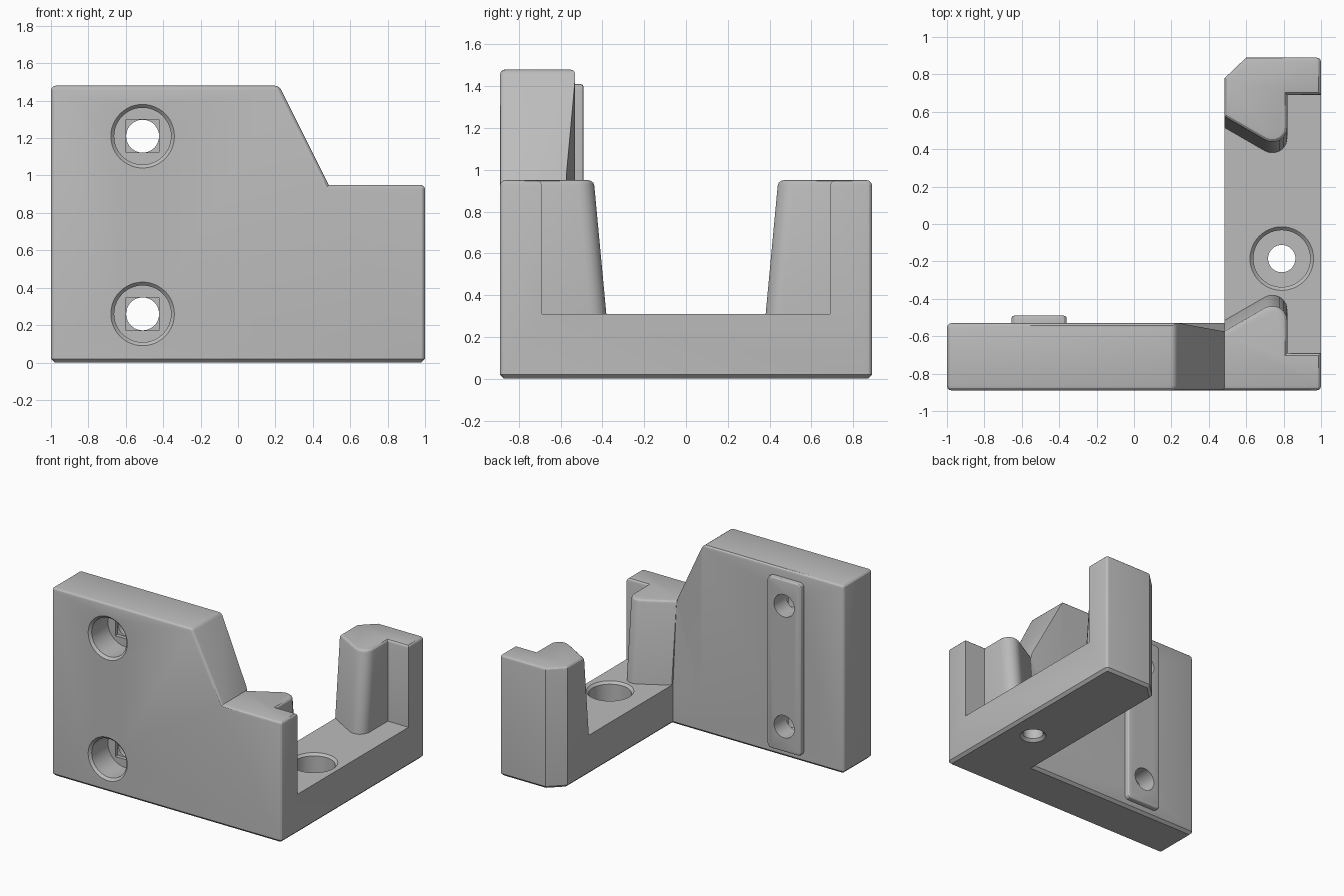
import bpy, bmesh, math
from mathutils import Vector, Matrix

cube = bpy.data.objects.get("Cube")
if cube:
    bpy.data.objects.remove(cube, do_unlink=True)

grey = bpy.data.materials.new("plain_grey")
grey.use_nodes = True
COLOUR = (0.5, 0.5, 0.5, 1)
grey.diffuse_color = COLOUR
grey.node_tree.nodes["Principled BSDF"].inputs["Base Color"].default_value = COLOUR

# Main dimensions
DEPTH, INNER, BASE_TOP, POST_TOP, PLATE_TOP = 0.89, 0.485, 0.31, 0.95, 1.48
PLATE_BACK = -0.53
TAPER = 0.06 / (POST_TOP - BASE_TOP)


def add_object(name, bm):
    bmesh.ops.recalc_face_normals(bm, faces=bm.faces)
    mesh = bpy.data.meshes.new(name)
    bm.to_mesh(mesh)
    bm.free()
    obj = bpy.data.objects.new(name, mesh)
    bpy.context.collection.objects.link(obj)
    mesh.materials.append(grey)
    return obj


def loft(name, rings):
    """Closed solid through rings of equal point count."""
    bm = bmesh.new()
    loops = [[bm.verts.new(p) for p in ring] for ring in rings]
    n = len(loops[0])
    for a, b in zip(loops, loops[1:]):
        for i in range(n):
            j = (i + 1) % n
            bm.faces.new((a[i], a[j], b[j], b[i]))
    bm.faces.new(loops[0][::-1])
    bm.faces.new(loops[-1])
    return add_object(name, bm)


def hull(name, points):
    bm = bmesh.new()
    for p in points:
        bm.verts.new(p)
    bmesh.ops.convex_hull(bm, input=bm.verts)
    bmesh.ops.dissolve_limit(bm, angle_limit=0.01, verts=bm.verts, edges=bm.edges)
    return add_object(name, bm)


def boolean(obj, tool, operation, remove=True):
    mod = obj.modifiers.new("boolean", "BOOLEAN")
    mod.operation, mod.object, mod.solver = operation, tool, "EXACT"
    bpy.context.view_layer.objects.active = obj
    bpy.ops.object.modifier_apply(modifier=mod.name)
    if remove:
        bpy.data.objects.remove(tool, do_unlink=True)


def bevel(obj, rule, width, segments):
    """Round the convex edges picked by a rule on their two end points."""
    bm = bmesh.new()
    bm.from_mesh(obj.data)
    bmesh.ops.remove_doubles(bm, verts=bm.verts, dist=0.0005)
    bmesh.ops.dissolve_limit(bm, angle_limit=0.01, verts=bm.verts, edges=bm.edges)
    edges = [e for e in bm.edges if e.is_manifold
             and e.calc_face_angle_signed() > 0.4
             and rule(e.verts[0].co, e.verts[1].co)]
    bmesh.ops.bevel(bm, geom=edges, offset=width, segments=segments, profile=0.5,
                    affect="EDGES", clamp_overlap=False)
    bm.to_mesh(obj.data)
    bm.free()


def near(a, b):
    return abs(a - b) < 0.002


# Guide post outline, sloping inward with height around a rounded nose
def post_ring(z, side, corner):
    cy = 0.52 - TAPER * (POST_TOP - z)
    nose = [(0.74 + 0.08 * math.cos(a), cy + 0.08 * math.sin(a))
            for a in (math.radians(240 + 20 * i) for i in range(7))]
    slope_y = nose[0][1] + (nose[0][0] - INNER) * math.tan(math.radians(30))
    ring = corner + [(1, DEPTH), (1, 0.69), (0.82, 0.69)] + nose[::-1] + [(INNER, slope_y)]
    return [(x, side * y, z) for x, y in ring]


square_corner = [(INNER, DEPTH)]
cut_corner = [(INNER, 0.78), (0.6, DEPTH)]
front_post = loft("front_post", [post_ring(z, -1, square_corner) for z in (0, POST_TOP)])
rear_post = loft("rear_post", [post_ring(z, 1, cut_corner) for z in (0, POST_TOP)])
post_edge = post_ring(POST_TOP, -1, square_corner)[-1][1]

# Upright plate with its sloping shoulder
profile = [(-1, 0), (INNER, 0), (INNER, POST_TOP), (0.22, PLATE_TOP), (-1, PLATE_TOP)]
body = loft("bracket_body", [[(x, y, z) for x, z in profile] for y in (-DEPTH, PLATE_BACK)])

# Shallow faceted blend between plate and front post
blend = [(0.24, PLATE_BACK, 0.27), (0.24, PLATE_BACK, 1.6),
         (INNER, PLATE_BACK, 0.28), (INNER, post_edge, POST_TOP), (INNER, post_edge, 1.6)]
blend += [(x, -0.4, z) for x in (0.24, INNER) for z in (0.27, 1.6)]
blend = [(0.24 + (x - 0.24) * 1.0, y, z) for x, y, z in blend]
boolean(body, hull("blend_cutter", blend), "DIFFERENCE")

# Base arm
arm = [(INNER, -DEPTH), (1, -DEPTH), (1, DEPTH), (0.6, DEPTH), (INNER, 0.78)]
base = loft("base_arm", [[(x, y, z) for x, y in arm] for z in (0, BASE_TOP)])
for part in (base, front_post, rear_post):
    boolean(body, part, "UNION")


# Rounded top, front and corner edges, then chamfered underside
def outer_edges(a, b):
    if a.z < 0.01 and b.z < 0.01:
        return False
    top = near(a.z, b.z) and (near(a.z, POST_TOP) or near(a.z, PLATE_TOP))
    front = near(a.y, -DEPTH) and near(b.y, -DEPTH)
    upright = near(a.x, b.x) and near(a.y, b.y) and (
        near(a.x, -1) or (near(a.x, 1) and near(abs(a.y), DEPTH)))
    return top or front or upright


bevel(body, outer_edges, 0.025, 3)
bevel(body, lambda a, b: a.z < 0.001 and b.z < 0.001, 0.02, 1)

# Raised locating rail on the back of the plate
rail = hull("locating_rail", [(x, y, z) for x in (-0.655, -0.36)
                              for y in (-0.56, -0.49) for z in (0.06, 1.41)])
bevel(rail, lambda a, b: near(a.x, b.x) and near(a.z, b.z), 0.03, 3)
bevel(rail, lambda a, b: near(a.y, -0.49) and near(b.y, -0.49), 0.015, 3)


# Counterbored screw holes, as stepped turned cutters
def turned(name, steps, place):
    ring = [(math.cos(2 * math.pi * i / 48), math.sin(2 * math.pi * i / 48)) for i in range(48)]
    obj = loft(name, [[(r * x, r * y, z) for x, y in ring] for r, z in steps])
    obj.data.transform(place)
    obj.hide_render = True
    return obj


plate_steps = [(0.2, -0.03), (0.152, 0.018), (0.152, 0.22), (0.088, 0.2201), (0.088, 0.5)]
for z in (0.26, 1.21):
    place = Matrix.Translation((-0.51, -DEPTH, z)) @ Matrix.Rotation(-math.pi / 2, 4, "X")
    hole = turned("plate_hole_cutter", plate_steps, place)
    boolean(rail, hole, "DIFFERENCE", remove=False)
    boolean(body, hole, "DIFFERENCE")
    pocket = hull("pocket_cutter", [(-0.51 + sx * 0.088, y, z + sz * 0.088) for sx in (-1, 1)
                                    for sz in (-1, 1) for y in (-0.7, -0.64)])
    boolean(body, pocket, "DIFFERENCE")

base_steps = [(0.2, 0.03), (0.152, -0.018), (0.152, -0.16), (0.073, -0.1601),
              (0.073, -0.29), (0.113, -0.33)]
place = Matrix.Translation((0.79, -0.185, BASE_TOP))
boolean(body, turned("base_hole_cutter", base_steps, place), "DIFFERENCE")

# Smooth rounds, crisp flats
for obj in (body, rail):
    bpy.ops.object.select_all(action="DESELECT")
    obj.select_set(True)
    bpy.context.view_layer.objects.active = obj
    bpy.ops.object.shade_smooth_by_angle(angle=math.radians(25))
